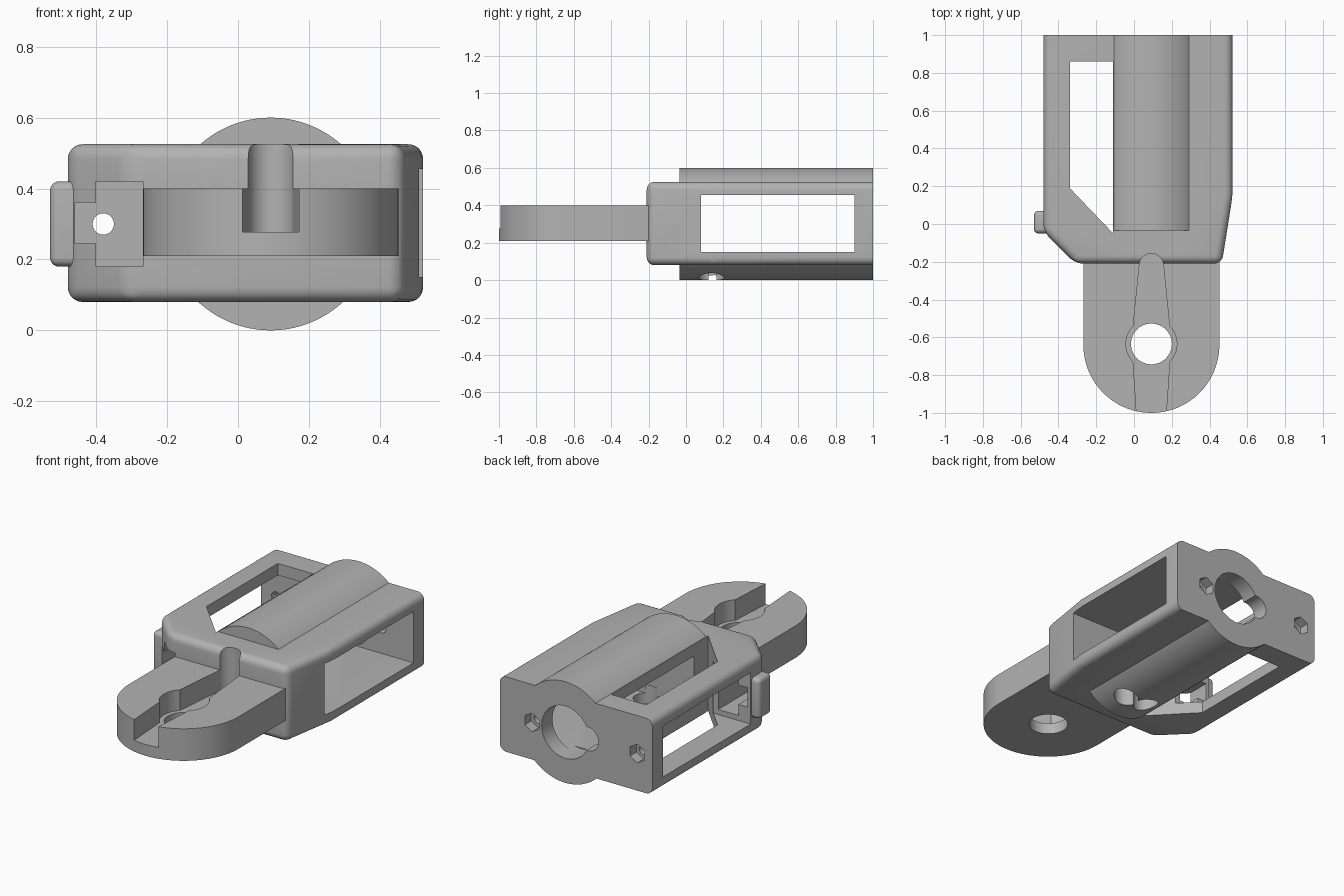
import bpy
import bmesh
from math import cos, sin, pi, radians

cube = bpy.data.objects.get("Cube")
if cube:
    bpy.data.objects.remove(cube, do_unlink=True)

grey = bpy.data.materials.new("matte grey")
grey.use_nodes = True
tint = (0.45, 0.45, 0.45, 1)
grey.diffuse_color = tint
grey.node_tree.nodes["Principled BSDF"].inputs["Base Color"].default_value = tint

MID_X, MID_Z = 0.092, 0.3      # barrel axis
HOLE_Y = -0.635                # pivot hole in the tongue


def prism(name, outline, axis, low, high, bevel=0, keep=None):
    """Extrude a flat outline along y or z; round every edge that keep allows."""
    def place(u, v, w):
        return (u, v, w) if axis == "z" else (u, w, v)
    bm = bmesh.new()
    face = bm.faces.new([bm.verts.new(place(u, v, low)) for u, v in outline])
    new = bmesh.ops.extrude_face_region(bm, geom=[face])["geom"]
    for v in new:
        if isinstance(v, bmesh.types.BMVert):
            v.co["xyz".index(axis)] = high
    bmesh.ops.recalc_face_normals(bm, faces=bm.faces[:])
    if bevel:
        edges = [e for e in bm.edges if keep is None or keep(e)]
        bmesh.ops.bevel(bm, geom=edges, offset=bevel, segments=6, profile=0.5,
                        affect="EDGES", clamp_overlap=True)
    mesh = bpy.data.meshes.new(name)
    bm.to_mesh(mesh)
    bm.free()
    mesh.materials.append(grey)
    ob = bpy.data.objects.new(name, mesh)
    bpy.context.collection.objects.link(ob)
    return ob


def arc(u, v, r, start=0, end=360, steps=64):
    """Points on an arc; a full turn leaves out the repeated end point."""
    count = steps if end - start == 360 else steps + 1
    turn = [radians(start + (end - start) * i / steps) for i in range(count)]
    return [(u + r * cos(a), v + r * sin(a)) for a in turn]


def rect(u0, u1, v0, v1):
    return [(u0, v0), (u1, v0), (u1, v1), (u0, v1)]


def combine(target, tool, operation):
    """Apply a boolean and drop the tool."""
    mod = target.modifiers.new("boolean", "BOOLEAN")
    mod.operation = operation
    mod.solver = "EXACT"
    mod.object = tool
    bpy.context.view_layer.objects.active = target
    bpy.ops.object.modifier_apply(modifier=mod.name)
    bpy.data.objects.remove(tool, do_unlink=True)


# Main housing, rounded everywhere but on the rear face
plan = [(-0.48, 1), (-0.48, -0.04), (-0.31, -0.21),
        (0.465, -0.21), (0.522, 0.15), (0.522, 1)]
bracket = prism("bracket_housing", plan, "z", 0.08, 0.525, 0.042,
                lambda e: min(v.co.y for v in e.verts) < 0.99)

# Barrel, front tongue and side lug
tongue = arc(MID_X, -0.64, 0.36, 180, 360) + [(MID_X + 0.36, -0.12), (MID_X - 0.36, -0.12)]
additions = [
    prism("barrel", arc(MID_X, MID_Z, 0.3, steps=96), "y", -0.035, 1),
    prism("tongue", tongue, "z", 0.21, 0.4),
    prism("lug", rect(-0.53, -0.42, -0.05, 0.07), "z", 0.18, 0.42, 0.025),
]
for part in additions:
    combine(bracket, part, "UNION")

# Tapered groove along the tongue, ending round in the housing
left = [(-0.077, -1.1), (-0.08, -0.98), (-0.097, -0.72), (-0.097, -0.55), (-0.064, -0.22)]
groove = ([(MID_X + x, y) for x, y in left]
          + arc(MID_X, -0.22, 0.064, 0, 180, 20)[::-1][1:-1]
          + [(MID_X - x, y) for x, y in reversed(left)])
opening = [(-0.34, 0.86), (-0.34, 0.19), (-0.11, -0.05), (-0.11, 0.86)]

cuts = [
    # Cavity through both sides, and the opening through top and bottom
    prism("cavity", rect(-0.7, 0.7, 0.08, 0.9), "z", 0.15, 0.455),
    prism("opening", opening, "z", -0.1, 0.7),
    # Tongue groove, pivot recess and pivot hole
    prism("groove", groove, "z", 0.277, 0.7),
    prism("recess", arc(MID_X, HOLE_Y, 0.135), "z", 0.277, 0.5),
    prism("pivot", arc(MID_X, HOLE_Y, 0.108), "z", 0.1, 0.5),
    # Rear bore with its side lobe
    prism("bore", arc(MID_X, MID_Z, 0.155), "y", 0.85, 1.1),
    prism("bore_lobe", arc(-0.055, MID_Z, 0.07), "y", 0.85, 1.1),
    # Cable hole under the barrel
    prism("cable", arc(0.17, 0.135, 0.068), "z", -0.1, 0.2),
    prism("cable_lobe", arc(0.04, 0.15, 0.07), "z", -0.1, 0.2),
    # Access port and lug slot in the slanted corner
    prism("port", rect(-0.4, -0.268, 0.18, 0.42), "y", -0.4, 0.15),
    prism("lug_slot", rect(-0.46, -0.38, 0.245, 0.36), "y", -0.4, 0.15),
]
# Screw holes with hexagonal nut pockets
for x in (-0.38, 0.31):
    cuts.append(prism("screw", arc(x, MID_Z, 0.03, steps=32), "y", 0.85, 1.1))
    cuts.append(prism("nut", arc(x, MID_Z, 0.055, 30, 390, 6), "y", 0.94, 1.1))
for tool in cuts:
    combine(bracket, tool, "DIFFERENCE")

bpy.ops.object.select_all(action="DESELECT")
bracket.select_set(True)
bpy.context.view_layer.objects.active = bracket
bpy.ops.object.shade_smooth_by_angle(angle=radians(30))
